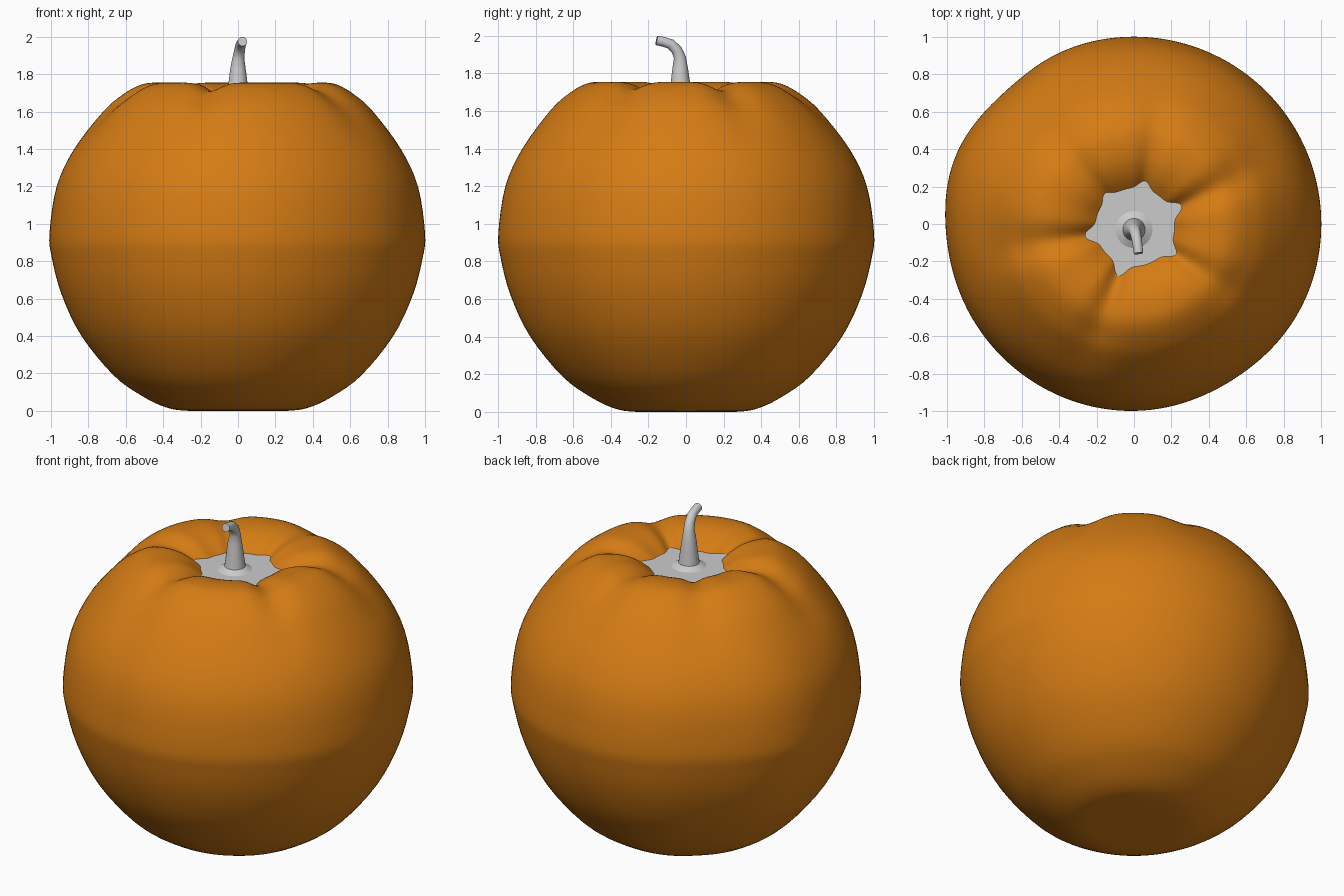
import bpy, bmesh, math
from mathutils import Vector

if "Cube" in bpy.data.objects:
    bpy.data.objects.remove(bpy.data.objects["Cube"])


def material(name, rgb):
    m = bpy.data.materials.new(name)
    m.diffuse_color = (*rgb, 1)
    m.use_nodes = True
    m.node_tree.nodes["Principled BSDF"].inputs["Base Color"].default_value = m.diffuse_color
    return m


ORANGE = material("pumpkin orange", (0.66, 0.20, 0.007))
GREY = material("stem grey", (0.6, 0.6, 0.6))


def loft(name, rings, mat, angle):
    """Skin a list of closed rings and cap both ends."""
    bm = bmesh.new()
    rows = [[bm.verts.new(p) for p in ring] for ring in rings]
    n = len(rows[0])
    for a, b in zip(rows, rows[1:]):
        for i in range(n):
            j = (i + 1) % n
            bm.faces.new((a[i], a[j], b[j], b[i]))
    bm.faces.new(rows[0][::-1])
    bm.faces.new(rows[-1])
    bmesh.ops.recalc_face_normals(bm, faces=bm.faces)
    me = bpy.data.meshes.new(name)
    bm.to_mesh(me)
    bm.free()
    ob = bpy.data.objects.new(name, me)
    bpy.context.collection.objects.link(ob)
    me.materials.append(mat)
    bpy.ops.object.select_all(action='DESELECT')
    ob.select_set(True)
    bpy.context.view_layer.objects.active = ob
    bpy.ops.object.shade_smooth_by_angle(angle=math.radians(angle))
    return ob


def smooth_curve(pts, steps):
    """Catmull-Rom curve through the points."""
    p = [Vector(q) for q in pts]
    p = [2 * p[0] - p[1]] + p + [2 * p[-1] - p[-2]]
    out = []
    for a, b, c, d in zip(p, p[1:], p[2:], p[3:]):
        for s in range(steps):
            t = s / steps
            out.append(0.5 * (2 * b + (c - a) * t + (2 * a - 5 * b + 4 * c - d) * t * t
                              + (3 * b - a - 3 * c + d) * t ** 3))
    return out + [p[-2]]


def bump(theta, centre_deg, width):
    d = (theta - math.radians(centre_deg) + math.pi) % (2 * math.pi) - math.pi
    return math.exp(-(d / width) ** 2)


# Body: revolved profile with six grooves running out of the top dimple
PROFILE = [(0.05, 0.0), (0.26, 0.0), (0.38, 0.018), (0.51, 0.08), (0.66, 0.19), (0.83, 0.40),
           (0.935, 0.62), (0.988, 0.82), (1.0, 0.95), (0.962, 1.2), (0.87, 1.4),
           (0.72, 1.6), (0.62, 1.69), (0.53, 1.742), (0.45, 1.755), (0.36, 1.745),
           (0.28, 1.712), (0.21, 1.66), (0.14, 1.60), (0.04, 1.57)]
GROOVES = [(78, 0.8), (25, 1.2), (-34, 1.0), (-109.5, 1.2), (190, 1.2), (132.5, 0.7)]
DEPTH = [(0.0, 0.03), (0.25, 0.042), (0.4, 0.04), (0.6, 0.035), (0.87, 0.0), (1.1, 0.0)]


def groove_depth(r):
    for (a, u), (b, v) in zip(DEPTH, DEPTH[1:]):
        if a <= r <= b:
            return u + (v - u) * (r - a) / (b - a)
    return 0


def body_point(r, z, th):
    top = max(0, z - 0.95)
    # slightly uneven outline
    f = 1 + 0.02 * bump(th, 162, 0.3) - 0.015 * bump(th, 132, 0.25) - 0.015 * bump(th, -58, 0.4)
    rr = r * f
    if top > 0:
        g = sum(k * bump(th, a, 0.17) for a, k in GROOVES) * groove_depth(r)
        z -= g * min(1, top * 2)
        rr -= 0.5 * g * max(0, r - 0.5)
    s = min(1, top) * max(0, 1 - r)
    return (rr * math.cos(th) + 0.012 * s, rr * math.sin(th) - 0.03 * s, z)


SEG = 144
loft("pumpkin_body",
     [[body_point(p.x, p.y, 2 * math.pi * i / SEG) for i in range(SEG)]
      for p in smooth_curve(PROFILE, 4)], ORANGE, 60)


def tube(name, stations, n, mat, angle):
    """Tube through (x, y, z, radius) stations."""
    pts = [Vector(s[:3]) for s in stations]
    rings = []
    for k, s in enumerate(stations):
        t = (pts[min(k + 1, len(pts) - 1)] - pts[max(k - 1, 0)]).normalized()
        u = Vector((1, 0, 0))
        u = (u - t * u.dot(t)).normalized()
        v = t.cross(u)
        rings.append([pts[k] + s[3] * (math.cos(2 * math.pi * i / n) * u
                                       + math.sin(2 * math.pi * i / n) * v) for i in range(n)])
    return loft(name, rings, mat, angle)


# Flat cap lying in the dimple, its edge cut by the grooved body
tube("stem_cap", [(0.01, -0.025, 1.645, 0.27), (0.01, -0.025, 1.66, 0.27)], 48, GREY, 30)

# Flared stem that bends towards the front
tube("stem", [(0, -0.03, 1.655, 0.108), (0, -0.03, 1.682, 0.06), (0, -0.03, 1.76, 0.05),
              (0, -0.031, 1.83, 0.041), (0.002, -0.033, 1.885, 0.032), (0.008, -0.05, 1.925, 0.029),
              (0.014, -0.082, 1.956, 0.027), (0.02, -0.12, 1.968, 0.026),
              (0.024, -0.157, 1.975, 0.025)], 24, GREY, 35)
